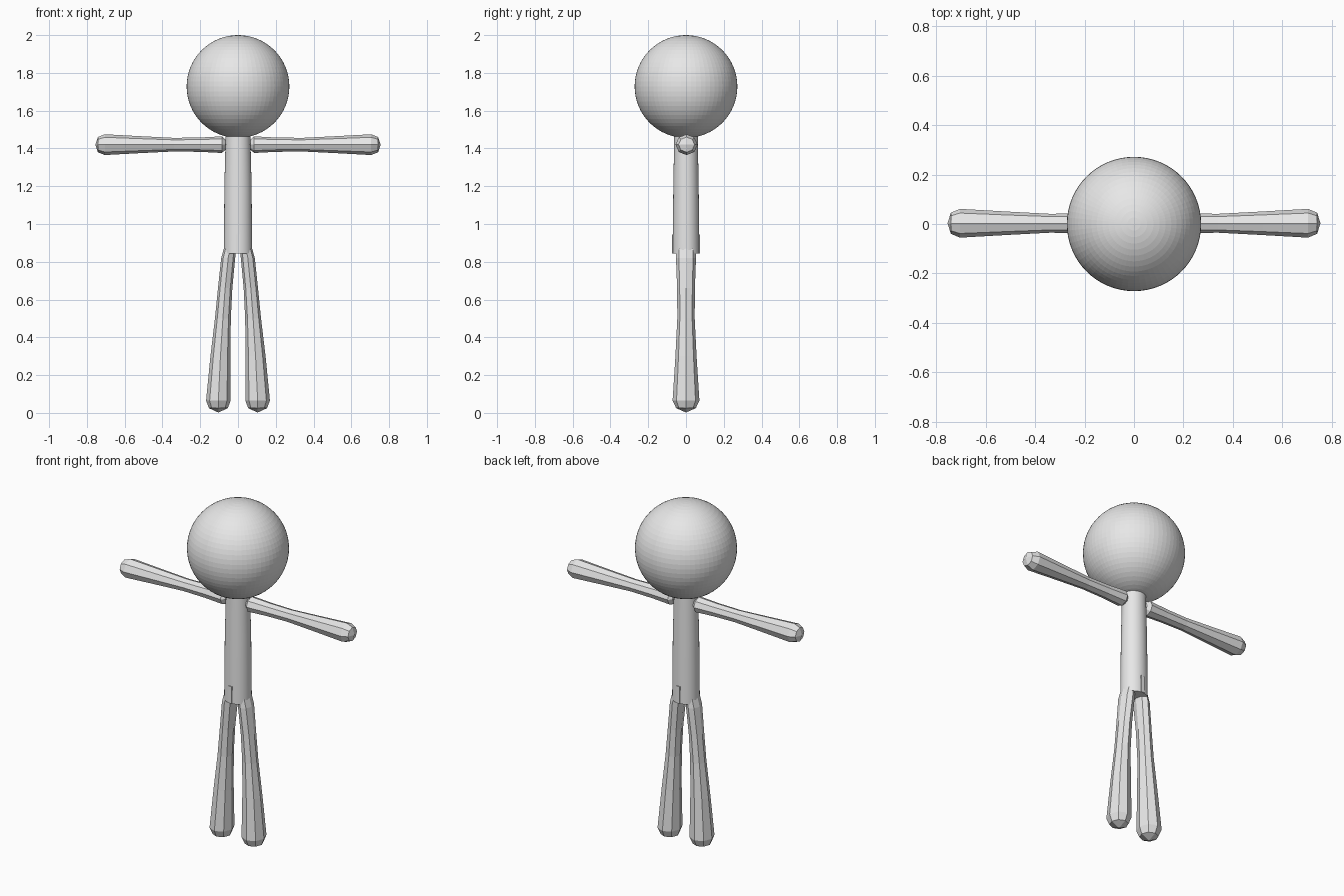
import bpy, bmesh, math

if "Cube" in bpy.data.objects:
    bpy.data.objects.remove(bpy.data.objects["Cube"])

grey = bpy.data.materials.new("plain grey")
grey.diffuse_color = (0.8, 0.8, 0.8, 1)
grey.use_nodes = True
grey.node_tree.nodes["Principled BSDF"].inputs["Base Color"].default_value = grey.diffuse_color


def finish(name, bm, smooth=False):
    bmesh.ops.recalc_face_normals(bm, faces=bm.faces[:])
    me = bpy.data.meshes.new(name)
    bm.to_mesh(me)
    bm.free()
    me.materials.append(grey)
    ob = bpy.data.objects.new(name, me)
    bpy.context.collection.objects.link(ob)
    if smooth:
        bpy.context.view_layer.objects.active = ob
        ob.select_set(True)
        bpy.ops.object.shade_smooth_by_angle(angle=math.radians(40))
        ob.select_set(False)
    return ob


def loft(name, rings, sides, tips=None, smooth=False):
    """Rings are (centre, side vector, depth in y); tips close the ends to a point."""
    bm = bmesh.new()
    loops = []
    for (cx, cy, cz), (sx, sz), ry in rings:
        loop = []
        for i in range(sides):
            a = 2 * math.pi * i / sides
            c, s = math.cos(a), math.sin(a)
            loop.append(bm.verts.new((cx + sx * c, cy + ry * s, cz + sz * c)))
        loops.append(loop)
    for a, b in zip(loops, loops[1:]):
        for i in range(sides):
            j = (i + 1) % sides
            bm.faces.new((a[i], a[j], b[j], b[i]))
    for k, loop in enumerate((loops[0], loops[-1])):
        if tips:
            # four quads meeting at the tip
            tip = bm.verts.new(tips[k])
            for i in range(0, sides, 2):
                bm.faces.new((loop[i], loop[i + 1], loop[(i + 2) % sides], tip))
        else:
            bm.faces.new(loop)
    return finish(name, bm, smooth)


# head
bm = bmesh.new()
bmesh.ops.create_uvsphere(bm, u_segments=64, v_segments=32, radius=0.272)
bmesh.ops.translate(bm, verts=bm.verts[:], vec=(0, 0, 1.728))
finish("head", bm)

# torso, slightly wider at the hips
loft("torso", [((0, 0, 0.843), (0.075, 0), 0.071),
               ((0, 0, 1.20), (0.072, 0), 0.067),
               ((0, 0, 1.48), (0.065, 0), 0.062)], 32, smooth=True)

# hip block just breaking through the torso
bm = bmesh.new()
bmesh.ops.create_cube(bm, size=1)
bmesh.ops.scale(bm, verts=bm.verts[:], vec=(0.022, 0.148, 0.10))
bmesh.ops.translate(bm, verts=bm.verts[:], vec=(0, 0, 0.894))
finish("hip_block", bm)

# arm sections: x, radius
ARM = [(0.066, 0.026), (0.085, 0.044), (0.20, 0.038), (0.34, 0.036),
       (0.52, 0.045), (0.705, 0.055), (0.742, 0.040)]
# leg sections: x, z, side radius, depth
LEG = [(0.030, 0.93, 0.022, 0.035), (0.040, 0.88, 0.032, 0.050),
       (0.052, 0.82, 0.037, 0.053), (0.068, 0.66, 0.038, 0.047),
       (0.080, 0.50, 0.042, 0.046), (0.093, 0.30, 0.053, 0.056),
       (0.104, 0.065, 0.065, 0.071), (0.104, 0.025, 0.050, 0.052)]

for side, s in (("left", 1), ("right", -1)):
    loft(side + "_arm",
         [((s * x, 0.003, 1.42), (0, r), r * 1.06) for x, r in ARM], 8,
         tips=[(s * 0.062, 0.003, 1.42), (s * 0.755, 0.003, 1.42)])
    loft(side + "_leg",
         [((s * x, 0, z), (s * rx, 0), ry) for x, z, rx, ry in LEG], 8,
         tips=[(s * 0.028, 0, 0.94), (s * 0.104, 0, 0.002)])
